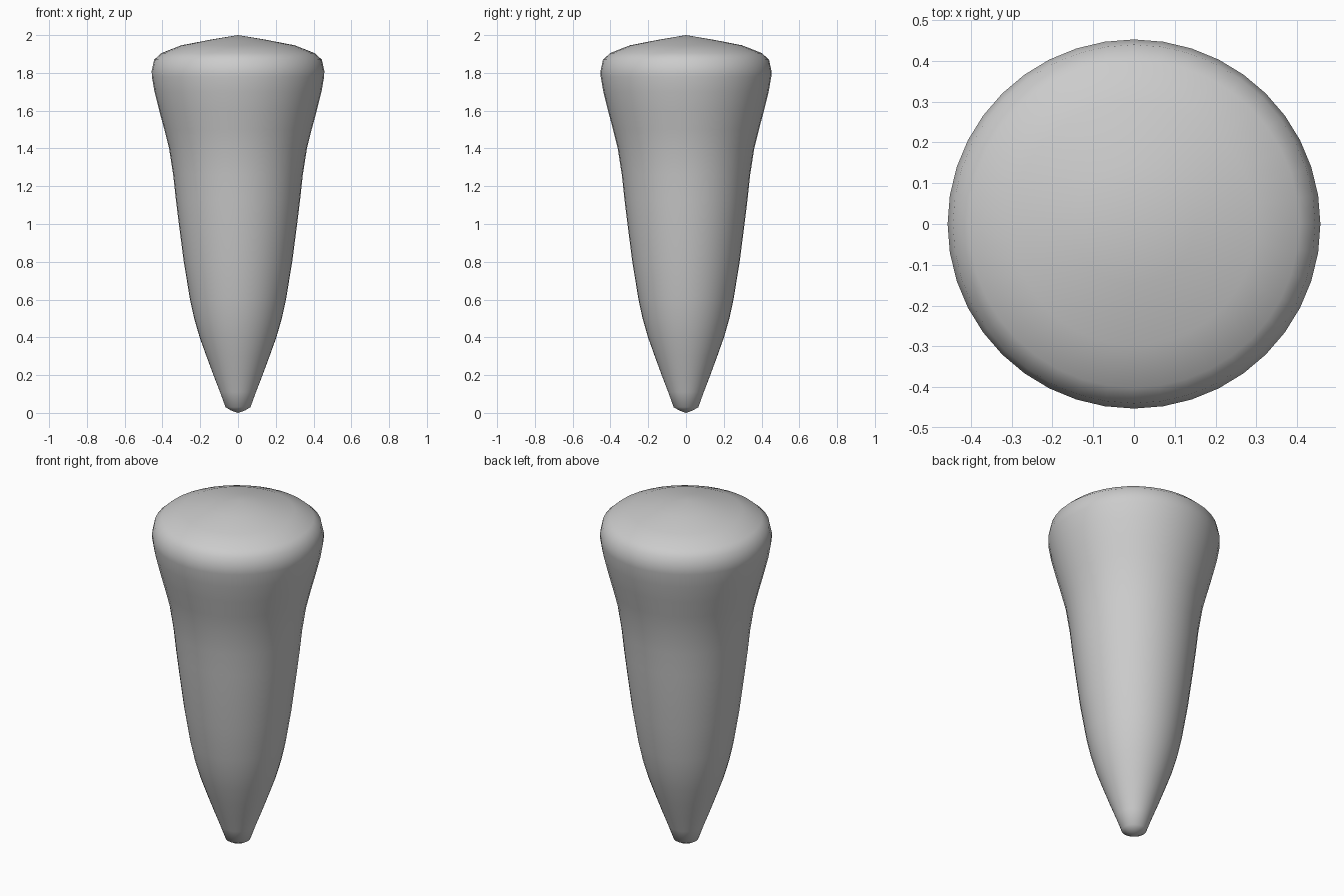
import bpy, bmesh
from math import cos, sin, tau

if "Cube" in bpy.data.objects:
    bpy.data.objects.remove(bpy.data.objects["Cube"])

SEGMENTS = 40
DEPTH_RATIO = 0.99  # slightly narrower front to back

# Profile from the blunt tip to the domed cap: (radius, height)
PROFILE = [(0.035, 0.012), (0.066, 0.03), (0.095, 0.11), (0.13, 0.2), (0.167, 0.3),
           (0.203, 0.4), (0.232, 0.5), (0.254, 0.6), (0.287, 0.8), (0.313, 1.0),
           (0.329, 1.13), (0.343, 1.26), (0.365, 1.4), (0.39, 1.5), (0.417, 1.6),
           (0.442, 1.7), (0.456, 1.78), (0.457, 1.81), (0.444, 1.87),
           (0.405, 1.905), (0.30, 1.946), (0.15, 1.975)]

bm = bmesh.new()

# Rings of the tapered body
rings = [[bm.verts.new((r * cos(tau * i / SEGMENTS),
                        r * sin(tau * i / SEGMENTS) * DEPTH_RATIO, z))
          for i in range(SEGMENTS)] for r, z in PROFILE]
tip = bm.verts.new((0, 0, 0))
peak = bm.verts.new((0, 0, 2))

# Side walls and closing fans
for i in range(SEGMENTS):
    j = (i + 1) % SEGMENTS
    for low, high in zip(rings, rings[1:]):
        bm.faces.new((low[i], low[j], high[j], high[i]))
    bm.faces.new((tip, rings[0][j], rings[0][i]))
    bm.faces.new((peak, rings[-1][i], rings[-1][j]))

for face in bm.faces:
    face.smooth = True
bmesh.ops.recalc_face_normals(bm, faces=bm.faces)
mesh = bpy.data.meshes.new("tapered_peg")
bm.to_mesh(mesh)
bm.free()
bpy.context.collection.objects.link(bpy.data.objects.new("tapered_peg", mesh))
